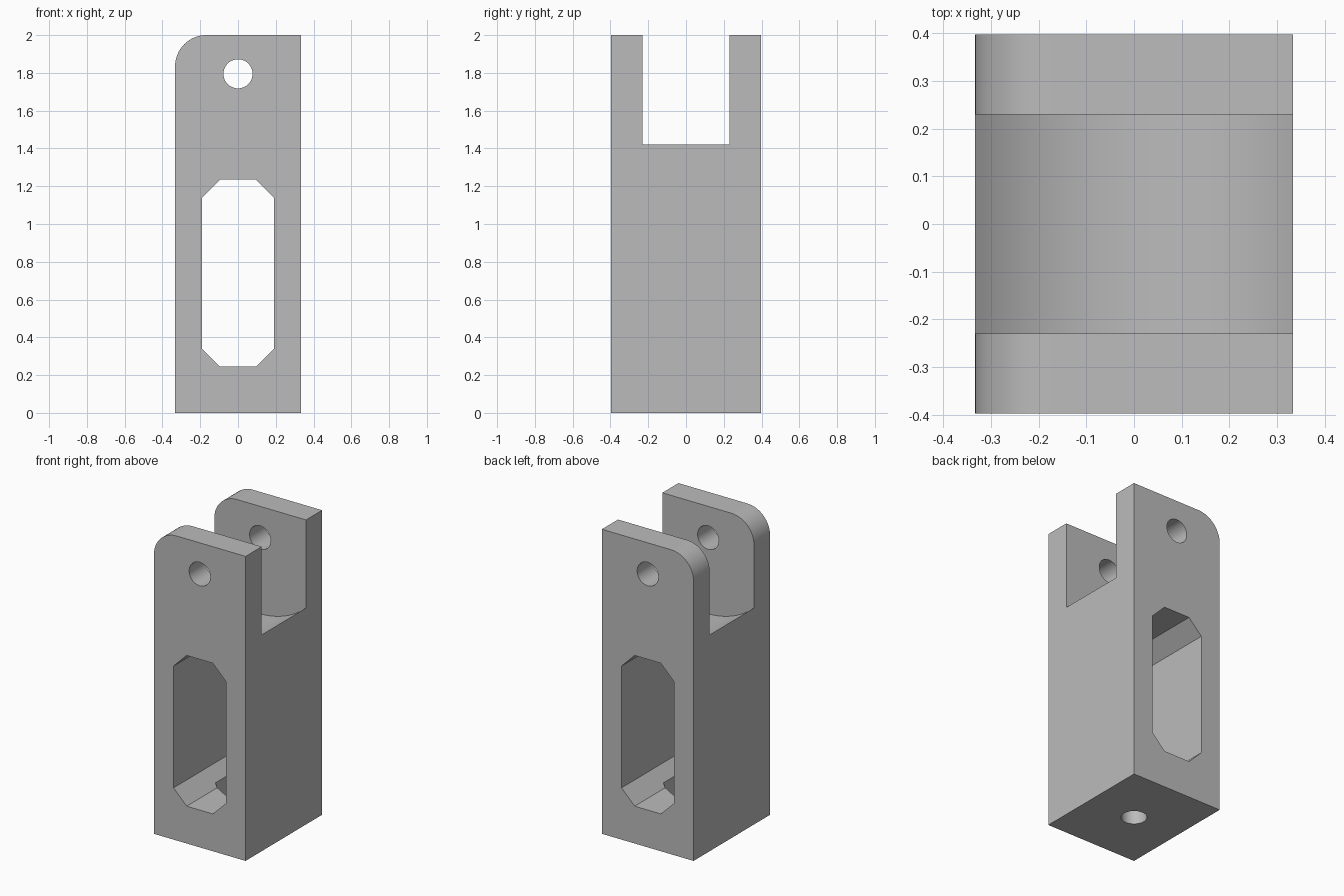
import bpy
import bmesh
import math
from mathutils import Matrix

HALF_X, HALF_Y, HEIGHT = 0.333, 0.397, 2.0
CORNER = 0.165          # rounded top corner
PIVOT_Z = 1.795         # pin hole axis
FLOOR_Z = 0.245         # bottom of the window

cube = bpy.data.objects.get("Cube")
if cube:
    bpy.data.objects.remove(cube, do_unlink=True)

grey = bpy.data.materials.new("plain grey")
grey.use_nodes = True
colour = (0.5, 0.5, 0.5, 1)
grey.diffuse_color = colour
grey.node_tree.nodes["Principled BSDF"].inputs["Base Color"].default_value = colour


def add_object(name, bm):
    bmesh.ops.recalc_face_normals(bm, faces=bm.faces)
    mesh = bpy.data.meshes.new(name)
    bm.to_mesh(mesh)
    bm.free()
    mesh.materials.append(grey)
    obj = bpy.data.objects.new(name, mesh)
    bpy.context.collection.objects.link(obj)
    return obj


def prism(name, profile, half_depth):
    """Extrude an x-z profile along y, centred on y = 0."""
    bm = bmesh.new()
    face = bm.faces.new([bm.verts.new((x, -half_depth, z)) for x, z in profile])
    side = bmesh.ops.extrude_face_region(bm, geom=[face])
    verts = [v for v in side["geom"] if isinstance(v, bmesh.types.BMVert)]
    bmesh.ops.translate(bm, verts=verts, vec=(0, 2 * half_depth, 0))
    return add_object(name, bm)


def cylinder(name, radius, length, centre_z, along_y=False, sides=64, turn=0):
    bm = bmesh.new()
    matrix = Matrix.Translation((0, 0, centre_z))
    matrix @= Matrix.Rotation(math.pi / 2 if along_y else 0, 4, "X")
    matrix @= Matrix.Rotation(turn, 4, "Z")
    bmesh.ops.create_cone(bm, cap_ends=True, segments=sides, radius1=radius,
                          radius2=radius, depth=length, matrix=matrix)
    return add_object(name, bm)


# Upright block with one rounded top corner
outline = [(-HALF_X, 0), (HALF_X, 0), (HALF_X, HEIGHT)]
for i in range(17):
    a = math.pi / 2 * (1 + i / 16)
    outline.append((-HALF_X + CORNER + CORNER * math.cos(a),
                    HEIGHT - CORNER + CORNER * math.sin(a)))
body = prism("clevis_body", outline, HALF_Y)

# Window with chamfered corners
w, c, top = 0.19, 0.095, 1.235
window = [(-w + c, FLOOR_Z), (w - c, FLOOR_Z), (w, FLOOR_Z + c), (w, top - c),
          (w - c, top), (-w + c, top), (-w, top - c), (-w, FLOOR_Z + c)]

nut_depth = 0.12
cutters = [
    # Fork slot with a hollow round floor about the pin axis
    cylinder("slot_cutter", 0.5, 0.46, PIVOT_Z, along_y=True, sides=128),
    cylinder("pin_hole_cutter", 0.077, 1, PIVOT_Z, along_y=True),
    prism("window_cutter", window, 0.6),
    # Bolt hole and hexagonal nut pocket in the base
    cylinder("bolt_hole_cutter", 0.077, 0.6, 0.1),
    cylinder("nut_pocket_cutter", 0.135, 0.3, FLOOR_Z - nut_depth + 0.15,
             sides=6, turn=0),
]

# create_cone starts on the y axis or x axis; force corners onto the y axis
pocket = cutters[-1]
if max(v.co.y for v in pocket.data.vertices) < 0.13:
    pocket.data.transform(Matrix.Rotation(math.pi / 2, 4, "Z"))

for cutter in cutters:
    cutter.hide_render = True
    cutter.hide_set(True)
    cut = body.modifiers.new(cutter.name, "BOOLEAN")
    cut.operation = "DIFFERENCE"
    cut.solver = "EXACT"
    cut.object = cutter

# Bake the cuts, then remove the helpers
bpy.context.view_layer.update()
evaluated = body.evaluated_get(bpy.context.evaluated_depsgraph_get())
finished = bpy.data.meshes.new_from_object(evaluated)
body.modifiers.clear()
body.data = finished
for cutter in cutters:
    bpy.data.objects.remove(cutter, do_unlink=True)

bpy.ops.object.select_all(action="DESELECT")
body.select_set(True)
bpy.context.view_layer.objects.active = body
bpy.ops.object.shade_smooth_by_angle(angle=math.radians(25))
